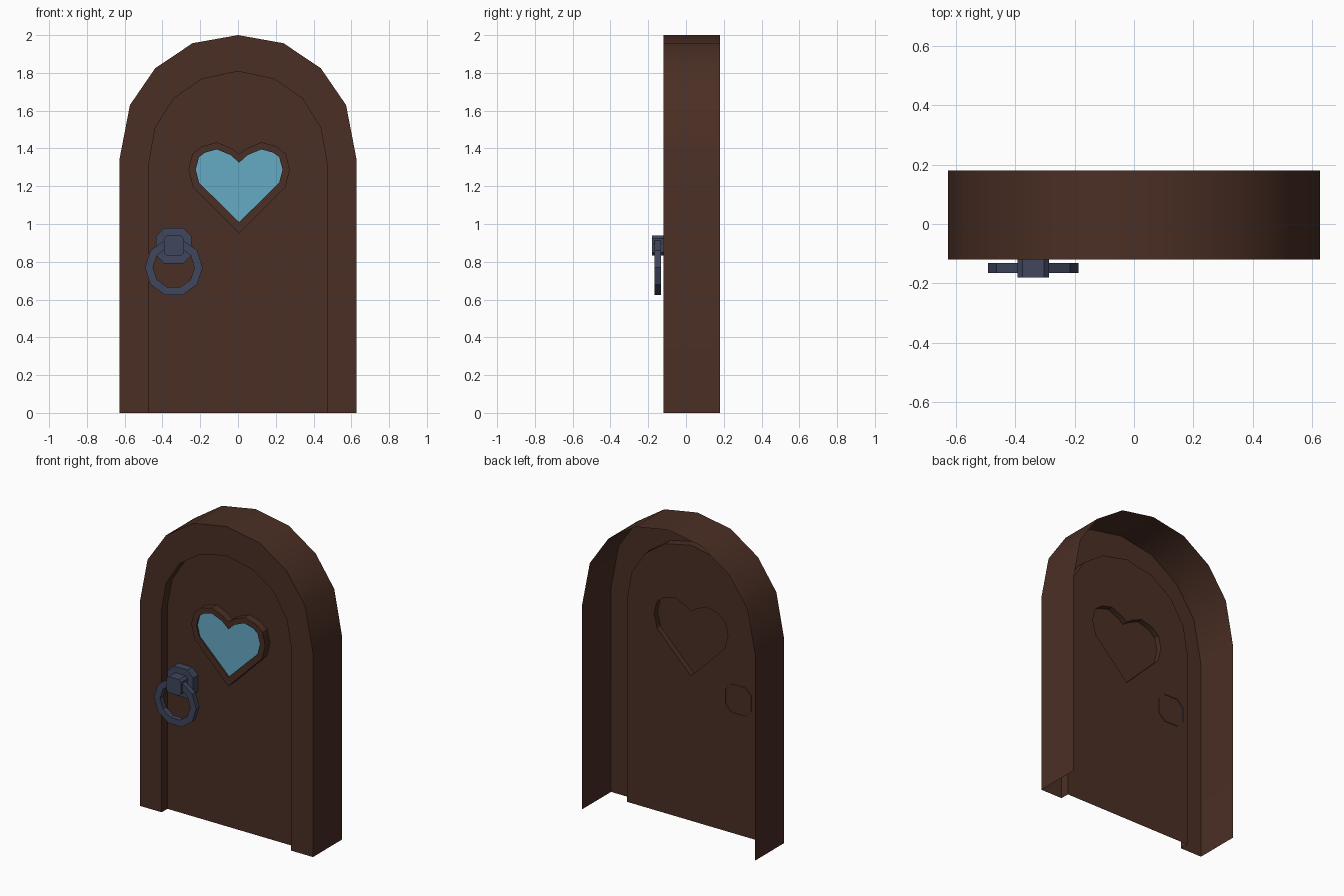
import bpy, bmesh, math

cube = bpy.data.objects.get("Cube")
if cube:
    bpy.data.objects.remove(cube, do_unlink=True)


def material(name, rgb):
    m = bpy.data.materials.new(name)
    m.use_nodes = True
    m.diffuse_color = (*rgb, 1)
    m.node_tree.nodes["Principled BSDF"].inputs["Base Color"].default_value = (*rgb, 1)
    return m


wood = material("dark brown wood", (0.069, 0.028, 0.018))
glass = material("blue glass", (0.13, 0.40, 0.56))
iron = material("dark iron", (0.05, 0.062, 0.11))


def finish(bm, name, mat):
    mesh = bpy.data.meshes.new(name)
    bm.to_mesh(mesh)
    bm.free()
    mesh.materials.append(mat)
    ob = bpy.data.objects.new(name, mesh)
    bpy.context.collection.objects.link(ob)
    bpy.ops.object.select_all(action='DESELECT')
    ob.select_set(True)
    bpy.context.view_layer.objects.active = ob
    bpy.ops.object.shade_smooth_by_angle(angle=math.radians(30))
    return ob


def loft(name, mat, rings, closed=True, cap=False):
    """Join successive (profile, depth) outlines with quads."""
    bm = bmesh.new()
    loops = [[bm.verts.new((x, y, z)) for x, z in pts] for pts, y in rings]
    n = len(loops[0])
    for a, b in zip(loops, loops[1:]):
        for i in range(n if closed else n - 1):
            j = (i + 1) % n
            bm.faces.new((a[i], a[j], b[j], b[i]))
    if cap:
        bm.faces.new(loops[-1])
    bmesh.ops.remove_doubles(bm, verts=bm.verts, dist=1e-5)
    return finish(bm, name, mat)


def sheet(name, mat, outlines, y, front=True):
    """Flat sheet; outlines after the first are holes."""
    bm = bmesh.new()
    edges = []
    for pts in outlines:
        vs = [bm.verts.new((x, y, z)) for x, z in pts]
        edges += [bm.edges.new((vs[i - 1], vs[i])) for i in range(len(vs))]
    bmesh.ops.triangle_fill(bm, edges=edges, use_beauty=True, use_dissolve=False)
    for f in bm.faces:
        f.normal_update()
        if (f.normal.y < 0) != front:
            f.normal_flip()
    return finish(bm, name, mat)


def mirrored(half, cx=0.0):
    """Complete a right-hand outline whose middle points lie on the axis."""
    left = [(-x, z) for x, z in reversed(half) if x > 0]
    return [(x + cx, z) for x, z in half + left]


def octagon(cx, cz, half, cut):
    k = half - cut
    pts = [(half, -k), (half, k), (k, half), (-k, half),
           (-half, k), (-half, -k), (-k, -half), (k, -half)]
    return [(cx + x, cz + z) for x, z in pts]


def circle(cx, cz, r, n):
    return [(cx + r * math.cos(2 * math.pi * i / n),
             cz + r * math.sin(2 * math.pi * i / n)) for i in range(n)]


FRONT, BACK, PANEL = -0.12, 0.18, -0.06

# Arched frame, open at the back
outer = mirrored([(0.628, 0), (0.628, 1.34), (0.572, 1.63), (0.438, 1.825), (0.241, 1.957), (0, 2)])
inner = mirrored([(0.47, 0), (0.47, 1.33), (0.438, 1.51), (0.34, 1.665), (0.193, 1.767), (0, 1.808)])
loft("door_frame", wood,
     [(outer, BACK), (outer, FRONT), (inner, FRONT), (inner, PANEL)], closed=False)

# Heart window set into the door panel
heart_out = mirrored([(0, 0.95), (0.245, 1.195), (0.268, 1.288), (0.248, 1.37),
                      (0.2, 1.41), (0.118, 1.433), (0.04, 1.4), (0, 1.37)], 0.006)
heart_in = mirrored([(0, 1.01), (0.212, 1.218), (0.23, 1.288), (0.212, 1.355),
                     (0.18, 1.378), (0.118, 1.395), (0.045, 1.365), (0, 1.325)], 0.006)
sheet("door_panel", wood, [inner, heart_out], PANEL)
loft("heart_window_rim", wood,
     [(heart_out, PANEL), (heart_out, -0.11), (heart_in, -0.11), (heart_in, -0.098)])
sheet("heart_window_glass", glass, [heart_in], -0.1)
sheet("heart_window_backing", wood, [heart_out], -0.096, front=False)

# Door knocker handle: plate, knob and hanging ring
HX, HZ = -0.34, 0.885
plate = octagon(HX, HZ, 0.093, 0.042)
knob = octagon(HX, HZ, 0.053, 0.016)
loft("handle_plate", iron, [(plate, PANEL + 0.004), (plate, -0.112)], cap=True)
loft("handle_knob", iron, [(knob, -0.11), (knob, -0.18)], cap=True)
ring_out = circle(HX, 0.77, 0.153, 10)
ring_in = circle(HX, 0.77, 0.11, 10)
loft("handle_ring", iron,
     [(ring_out, -0.132), (ring_out, -0.166), (ring_in, -0.166),
      (ring_in, -0.132), (ring_out, -0.132)])
